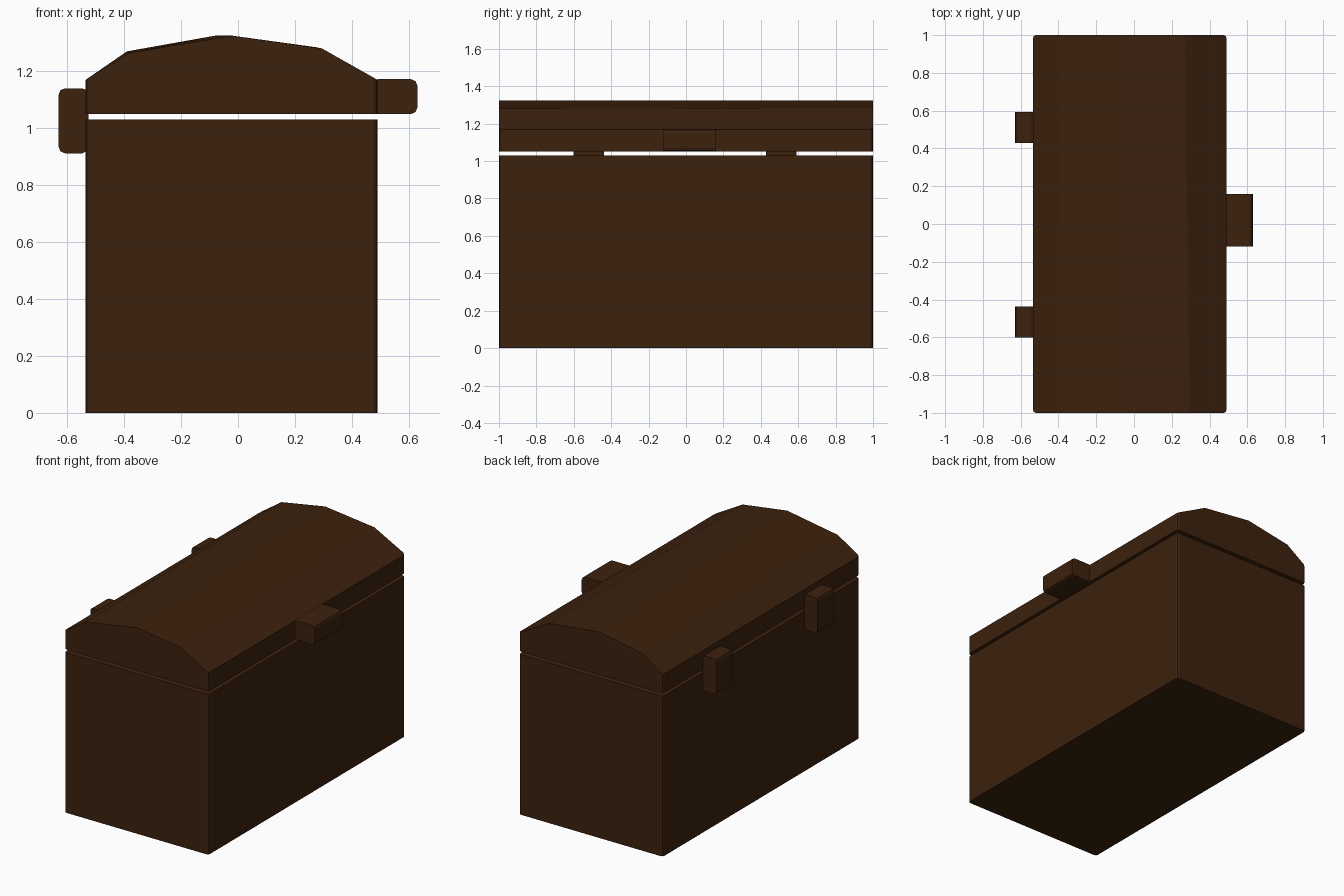
import bpy, bmesh

if "Cube" in bpy.data.objects:
    bpy.data.objects.remove(bpy.data.objects["Cube"])

# Single dark wood colour
wood = bpy.data.materials.new("dark brown wood")
wood.diffuse_color = (0.045, 0.0155, 0.0042, 1)
wood.use_nodes = True
wood.node_tree.nodes["Principled BSDF"].inputs["Base Color"].default_value = wood.diffuse_color


def prism(name, front, back, y0, y1, bevel, axis, segments):
    """Join two x-z outlines into a solid and round the edges along one axis."""
    bm = bmesh.new()
    a = [bm.verts.new((x, y0, z)) for x, z in front]
    b = [bm.verts.new((x, y1, z)) for x, z in back]
    bm.faces.new(a)
    bm.faces.new(b[::-1])
    n = len(a)
    for i in range(n):
        j = (i + 1) % n
        bm.faces.new((a[i], b[i], b[j], a[j]))
    bmesh.ops.recalc_face_normals(bm, faces=bm.faces)
    edges = []
    for e in bm.edges:
        d = (e.verts[1].co - e.verts[0].co).normalized()
        if abs(d[axis]) > 0.99:
            edges.append(e)
    bmesh.ops.bevel(bm, geom=edges, offset=bevel, segments=segments,
                    profile=0.5, affect='EDGES', clamp_overlap=True)
    mesh = bpy.data.meshes.new(name)
    bm.to_mesh(mesh)
    bm.free()
    mesh.materials.append(wood)
    ob = bpy.data.objects.new(name, mesh)
    bpy.context.collection.objects.link(ob)
    return ob


def rect(x0, x1, z0, z1):
    return [(x0, z0), (x1, z0), (x1, z1), (x0, z1)]


# Chest body with softened upright corners
body = rect(-0.535, 0.49, 0, 1.03)
prism("chest_body", body, body, -1, 1, 0.016, 2, 2)

# Faceted arched lid, its ridge running slightly askew
base = [(0.49, 1.17), (0.49, 1.05), (-0.535, 1.05), (-0.535, 1.17)]
front_arch = [(-0.38, 1.265), (-0.02, 1.325), (0.295, 1.28)]
back_arch = [(-0.39, 1.27), (-0.08, 1.325), (0.27, 1.285)]
prism("chest_lid", base + front_arch, base + back_arch, -1, 1, 0.016, 2, 2)

# Latch block on the lid
latch = rect(0.47, 0.63, 1.05, 1.172)
prism("latch", latch, latch, -0.12, 0.16, 0.022, 1, 2)

# Two hinges spanning body and lid
hinge = rect(-0.63, -0.525, 0.912, 1.14)
for side, y in (("front", -0.52), ("back", 0.51)):
    prism(side + "_hinge", hinge, hinge, y - 0.082, y + 0.082, 0.022, 1, 2)
